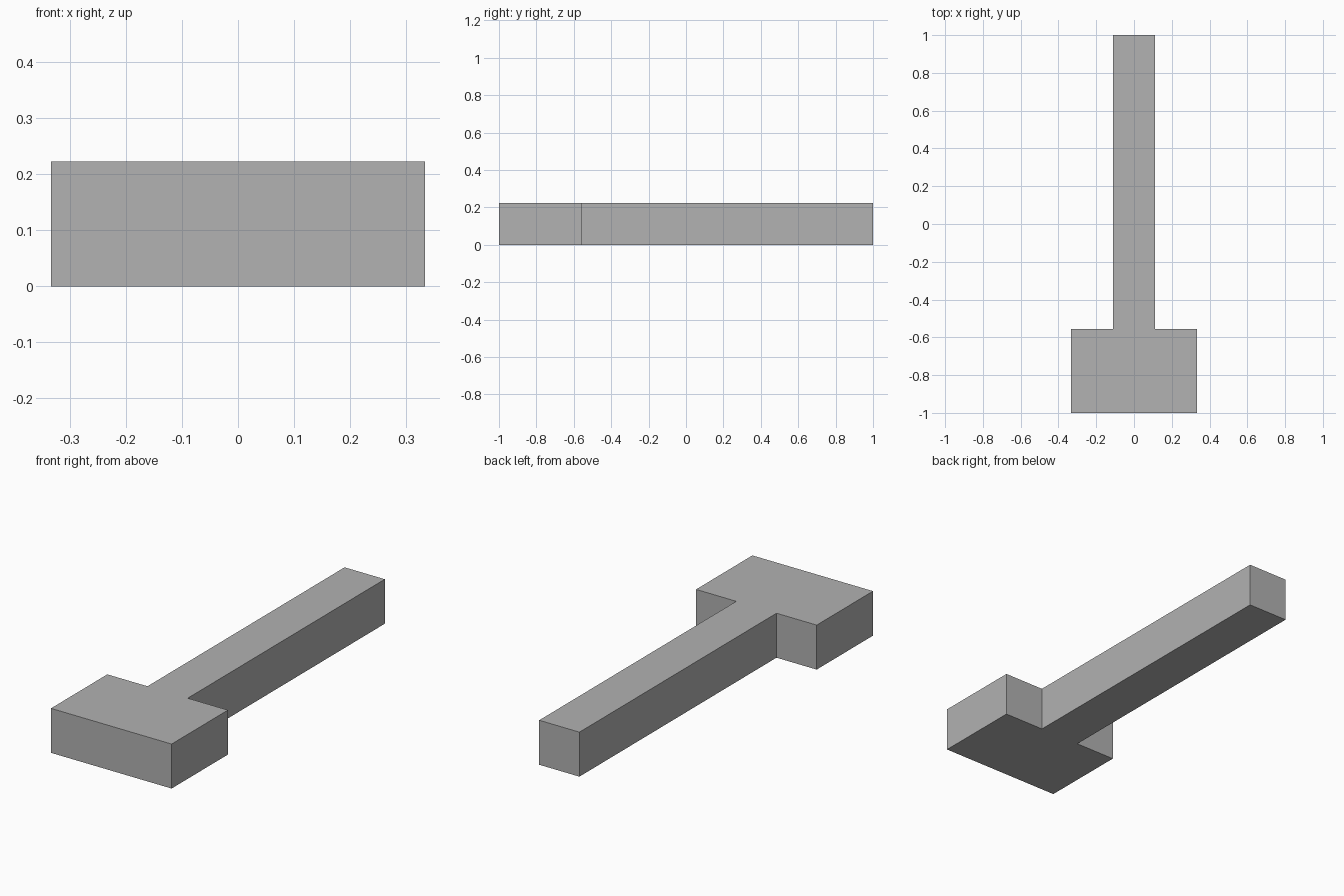
import bpy, bmesh

if "Cube" in bpy.data.objects:
    bpy.data.objects.remove(bpy.data.objects["Cube"])

HEIGHT = 2 / 9
HEAD_HALF = 1 / 3      # half width of the wide head
SHAFT_HALF = 1 / 9     # half width of the long shaft
STEP_Y = -5 / 9        # where the head meets the shaft

grey = bpy.data.materials.new("plain grey")
grey.diffuse_color = (0.445, 0.445, 0.445, 1)
grey.use_nodes = True
grey.node_tree.nodes["Principled BSDF"].inputs["Base Color"].default_value = grey.diffuse_color

# T-shaped outline: right half, mirrored to the left
right = [(HEAD_HALF, -1), (HEAD_HALF, STEP_Y), (SHAFT_HALF, STEP_Y), (SHAFT_HALF, 1)]
outline = right + [(-x, y) for x, y in reversed(right)]

# Head and shaft as one solid, extruded upward
bm = bmesh.new()
base = bm.faces.new([bm.verts.new((x, y, 0)) for x, y in outline])
top = bmesh.ops.extrude_face_region(bm, geom=[base], use_keep_orig=True)["geom"]
bmesh.ops.translate(bm, vec=(0, 0, HEIGHT),
                    verts=[v for v in top if isinstance(v, bmesh.types.BMVert)])
bmesh.ops.recalc_face_normals(bm, faces=bm.faces)

mesh = bpy.data.meshes.new("hammer_block")
bm.to_mesh(mesh)
bm.free()
mesh.materials.append(grey)
bpy.context.collection.objects.link(bpy.data.objects.new("hammer_block", mesh))
